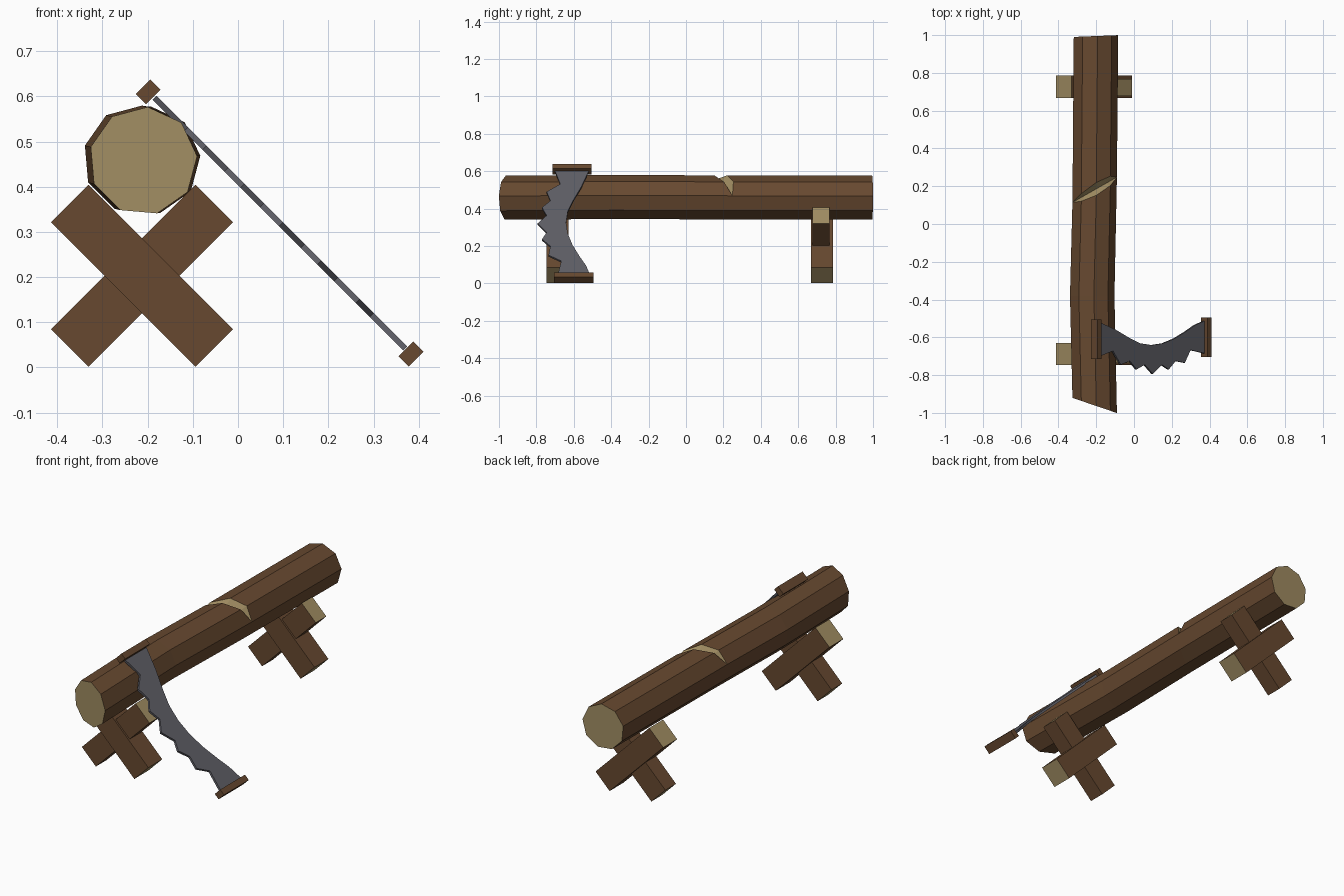
import bpy, bmesh
from math import sin, cos, radians
from mathutils import Matrix, Vector

cube = bpy.data.objects.get("Cube")
if cube:
    bpy.data.objects.remove(cube)


def material(name, r, g, b):
    m = bpy.data.materials.new(name)
    m.use_nodes = True
    m.diffuse_color = (r, g, b, 1)
    m.node_tree.nodes["Principled BSDF"].inputs["Base Color"].default_value = (r, g, b, 1)
    return m


BARK = material("brown_wood", 0.135, 0.066, 0.029)
CUT = material("pale_cut_wood", 0.36, 0.27, 0.125)
STEEL = material("grey_steel", 0.113, 0.113, 0.133)


def finish(name, bm, *mats):
    bmesh.ops.recalc_face_normals(bm, faces=bm.faces)
    mesh = bpy.data.meshes.new(name)
    bm.to_mesh(mesh)
    bm.free()
    for m in mats:
        mesh.materials.append(m)
    obj = bpy.data.objects.new(name, mesh)
    bpy.context.collection.objects.link(obj)
    return obj


def beam(name, centre, size, tilt, pale_ends=False):
    """Box with its length on local x, tilted in the xz plane."""
    bm = bmesh.new()
    bmesh.ops.create_cube(bm, size=1)
    bm.normal_update()
    for f in bm.faces:
        f.material_index = int(pale_ends and abs(f.normal.x) > 0.9)
    bm.transform(Matrix.Translation(centre) @ Matrix.Rotation(radians(tilt), 4, 'Y')
                 @ Matrix.Diagonal((*size, 1)))
    return finish(name, bm, BARK, CUT)


# Log: nine-sided rings, slanted at the front end and at the axe notch
SIDES, RADIUS = 9, 0.12
ANGLES = [radians(85 - 40 * i) for i in range(SIDES)]
NOTCH = {0: 0.034, 1: 0.025, 8: 0.02}     # half width on the top corners


def ring(bm, x, y, z, slant, notch_side=0, depth=0):
    verts = []
    for i, a in enumerate(ANGLES):
        r = RADIUS - (depth if i in NOTCH else 0)
        dx = r * cos(a)
        dy = slant * dx + notch_side * NOTCH.get(i, 0)
        verts.append(bm.verts.new((x + dx, y + dy, z + r * sin(a))))
    return verts


bm = bmesh.new()
rings = [
    ring(bm, -0.21, -0.96, 0.457, -0.34),
    ring(bm, -0.223, -0.38, 0.46, 0),
    ring(bm, -0.21, 0.18, 0.458, 0.57, -1),
    ring(bm, -0.21, 0.18, 0.458, 0.57, 0, 0.036),
    ring(bm, -0.21, 0.18, 0.458, 0.57, 1),
    ring(bm, -0.203, 0.995, 0.458, 0.04),
]
for k, (a, b) in enumerate(zip(rings, rings[1:])):
    for i in range(SIDES):
        j = (i + 1) % SIDES
        f = bm.faces.new((a[i], a[j], b[j], b[i]))
        f.material_index = int(k in (2, 3))
for end in (rings[0], rings[-1]):
    bm.faces.new(end).material_index = 1
bmesh.ops.remove_doubles(bm, verts=bm.verts, dist=0.0005)
finish("log", bm, BARK, CUT)

# Crossed trestles
for label, y in (("front", -0.688), ("back", 0.726)):
    beam(label + "_trestle_thick_beam", (-0.2125, y, 0.203), (0.452, 0.118, 0.118), 45, True)
    beam(label + "_trestle_thin_beam", (-0.2125, y - 0.004, 0.203), (0.452, 0.09, 0.118), -45, True)

# Saw handles
beam("saw_upper_handle", (-0.199, -0.61, 0.61), (0.032, 0.21, 0.046), 45)
beam("saw_lower_handle", (0.383, -0.6, 0.03), (0.032, 0.21, 0.046), 45)

# Saw blade: outline in plan, sloping down at 45 degrees
teeth = [(-0.185, -0.70), (-0.115, -0.672), (-0.074, -0.745), (-0.026, -0.725),
         (0.01, -0.77), (0.053, -0.745), (0.095, -0.793), (0.143, -0.745),
         (0.18, -0.77), (0.217, -0.725), (0.265, -0.735), (0.296, -0.667), (0.37, -0.685)]
back = [(0.37, -0.513), (0.32, -0.535), (0.27, -0.57), (0.21, -0.607), (0.15, -0.632),
        (0.09, -0.641), (0.03, -0.632), (-0.03, -0.602), (-0.1, -0.56), (-0.185, -0.52)]
bm = bmesh.new()
across = Vector((1, 0, 1)).normalized() * 0.012
face = bm.faces.new([bm.verts.new(Vector((x, y, 0.412 - x)) - across / 2) for x, y in teeth + back])
extruded = bmesh.ops.extrude_face_region(bm, geom=[face])["geom"]
bmesh.ops.translate(bm, vec=across, verts=[v for v in extruded if isinstance(v, bmesh.types.BMVert)])
finish("saw_blade", bm, STEEL)
